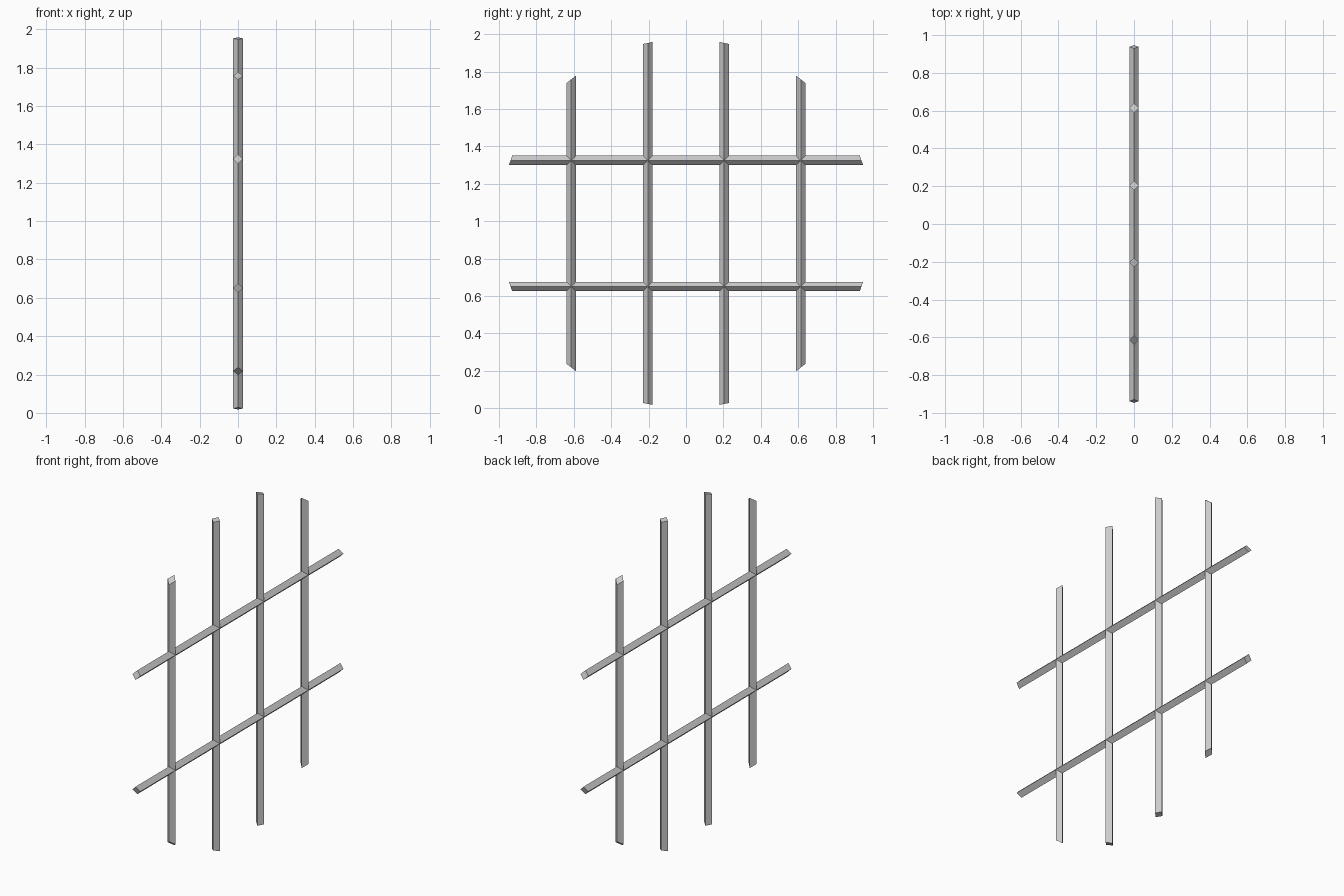
import bpy, bmesh
from mathutils import Vector

if "Cube" in bpy.data.objects:
    bpy.data.objects.remove(bpy.data.objects["Cube"])

CZ = 0.988    # height of the grille centre
R = 0.025     # half diagonal of the diamond section


def bar(name, offset, half, slope, vertical):
    """Diamond bar whose ends are cut to follow a round opening."""
    bm = bmesh.new()
    rings = []
    for end in (-1, 1):
        ring = []
        for dx, d in ((R, 0), (0, R), (-R, 0), (0, -R)):
            across = offset + d
            along = end * (half - slope * d * (1 if offset > 0 else -1))
            y, z = (across, along) if vertical else (along, across)
            ring.append(bm.verts.new(Vector((dx, y, z + CZ))))
        rings.append(ring)
    a, b = rings
    for i in range(4):
        j = (i + 1) % 4
        bm.faces.new((a[i], a[j], b[j], b[i]))
    bm.faces.new(a)
    bm.faces.new(b)
    bmesh.ops.recalc_face_normals(bm, faces=bm.faces)
    mesh = bpy.data.meshes.new(name)
    bm.to_mesh(mesh)
    bm.free()
    bpy.context.collection.objects.link(bpy.data.objects.new(name, mesh))


# Mirrored pairs of upright and cross bars
for side, label in ((-1, "a"), (1, "b")):
    bar("inner_upright_" + label, side * 0.204, 0.965, 0.21, True)
    bar("outer_upright_" + label, side * 0.614, 0.77, 0.79, True)
    bar("cross_bar_" + label, side * 0.337, 0.938, 0.36, False)
